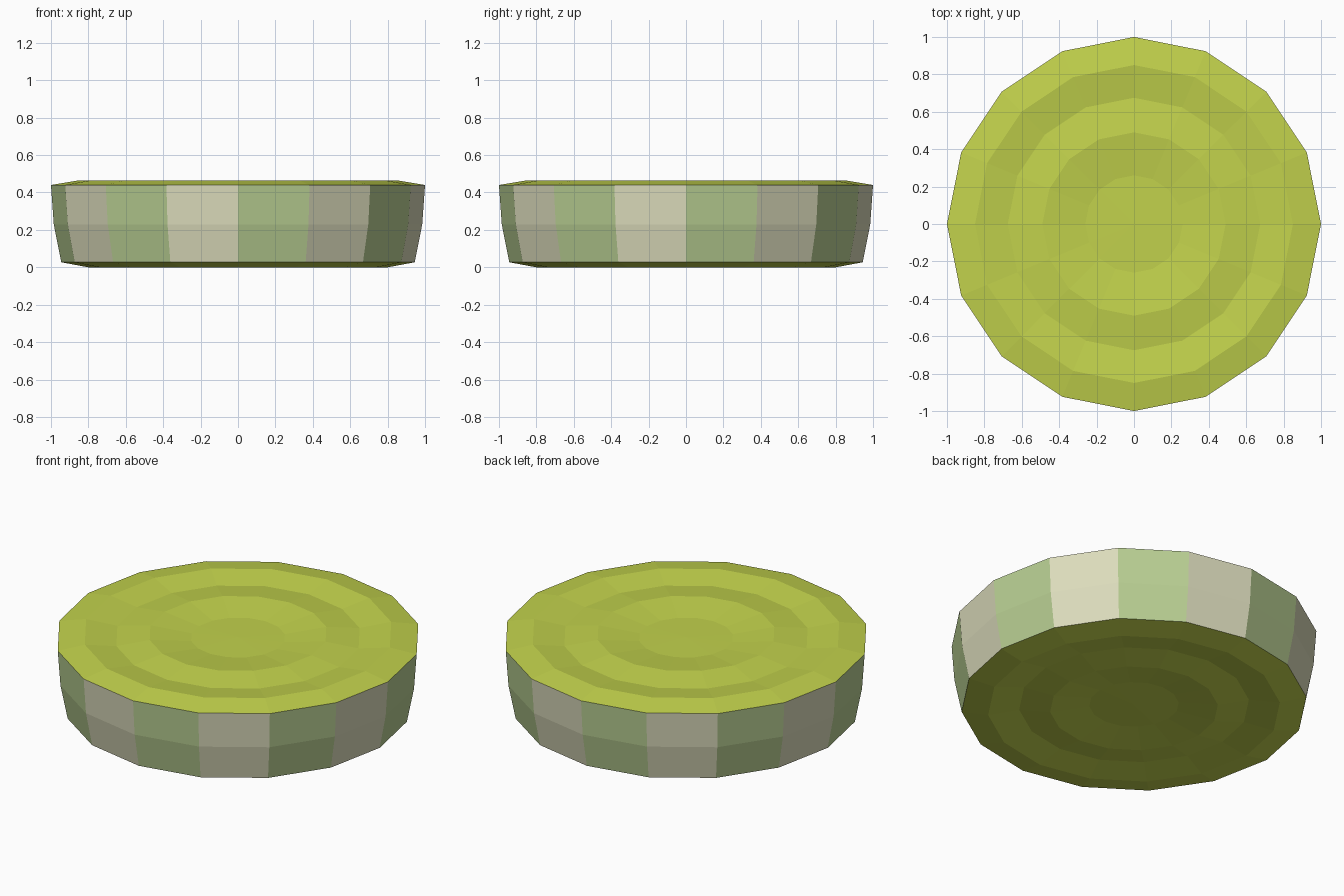
import bpy, bmesh, math

if "Cube" in bpy.data.objects:
    bpy.data.objects.remove(bpy.data.objects["Cube"])

N = 16


def material(name, col):
    m = bpy.data.materials.new(name)
    lin = [((c / 255 + 0.055) / 1.055) ** 2.4 for c in col]
    m.diffuse_color = (*lin, 1)
    m.use_nodes = True
    m.node_tree.nodes["Principled BSDF"].inputs["Base Color"].default_value = m.diffuse_color
    return m


mats = [material("lime_flesh", (194, 210, 76)),
        material("green_rind", (184, 206, 146)),
        material("beige_rind", (220, 220, 188))]

# (radius, z) profile from underside centre, out, up and back to top centre
bottom = [(0.245, 0.027), (0.46, 0.002), (0.63, 0.025), (0.80, 0.0)]
side = [(0.945, 0.027), (0.985, 0.23), (1.0, 0.44)]
top = [(0.85, 0.465), (0.675, 0.442), (0.49, 0.464), (0.26, 0.439)]
profile = bottom + side + top
SIDE_BANDS = (len(bottom), len(bottom) + 1)

bm = bmesh.new()
rings = [[bm.verts.new((r * math.cos(k * math.tau / N), r * math.sin(k * math.tau / N), z))
          for k in range(N)] for r, z in profile]

# rippled faces and striped wall
for i in range(len(rings) - 1):
    a, b = rings[i], rings[i + 1]
    for k in range(N):
        j = (k + 1) % N
        f = bm.faces.new((a[k], a[j], b[j], b[k]))
        f.material_index = 1 + k % 2 if i in SIDE_BANDS else 0

# central caps
for ring, z in ((rings[0][::-1], 0.024), (rings[-1], 0.442)):
    c = bm.verts.new((0, 0, z))
    for k in range(N):
        bm.faces.new((ring[k], ring[(k + 1) % N], c))

me = bpy.data.meshes.new("striped_round_disc")
bm.normal_update()
bm.to_mesh(me)
bm.free()
for m in mats:
    me.materials.append(m)
bpy.context.collection.objects.link(bpy.data.objects.new("striped_round_disc", me))
